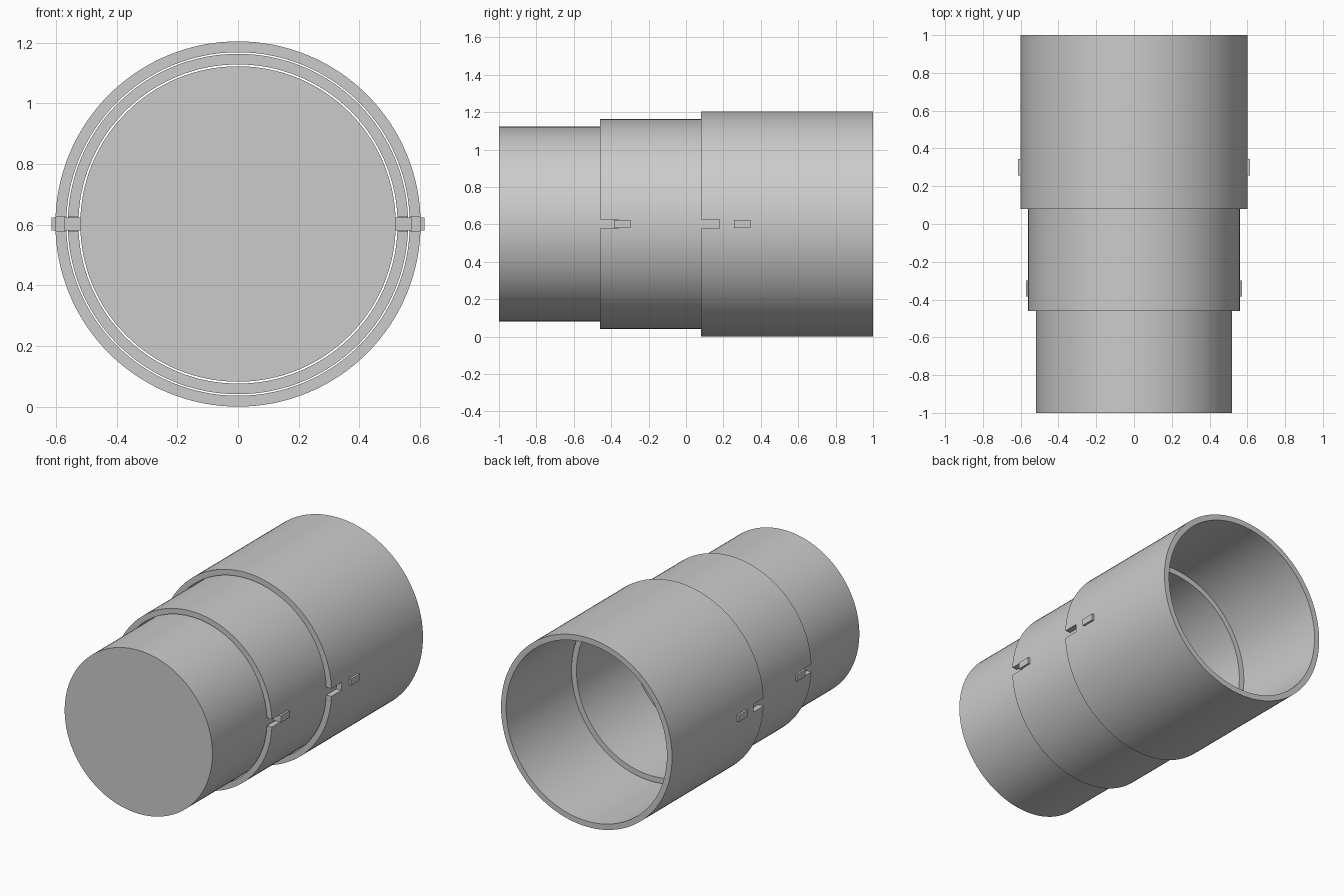
import bpy, bmesh, math

if "Cube" in bpy.data.objects:
    bpy.data.objects.remove(bpy.data.objects["Cube"])

CZ = 0.602      # height of the common axis
SEG = 128


def lathe(name, profile):
    """Revolve a closed (radius, y) profile around the lengthwise axis."""
    bm = bmesh.new()
    rings = []
    for r, y in profile:
        if r == 0:
            rings.append([bm.verts.new((0, y, CZ))] * SEG)
        else:
            rings.append([bm.verts.new((r * math.cos(2 * math.pi * i / SEG), y,
                                        CZ + r * math.sin(2 * math.pi * i / SEG)))
                          for i in range(SEG)])
    closed = profile[0][0] != 0
    for k in range(len(rings) if closed else len(rings) - 1):
        a, b = rings[k], rings[(k + 1) % len(rings)]
        for i in range(SEG):
            j = (i + 1) % SEG
            bm.faces.new(list(dict.fromkeys((a[i], a[j], b[j], b[i]))))
    bmesh.ops.recalc_face_normals(bm, faces=bm.faces)
    me = bpy.data.meshes.new(name)
    bm.to_mesh(me)
    bm.free()
    ob = bpy.data.objects.new(name, me)
    bpy.context.collection.objects.link(ob)
    return ob


def box(name, x0, x1, y0, y1, height):
    bpy.ops.mesh.primitive_cube_add(size=1, location=((x0 + x1) / 2, (y0 + y1) / 2, CZ))
    ob = bpy.context.object
    ob.name = name
    ob.scale = (abs(x1 - x0), y1 - y0, height)
    bpy.ops.object.transform_apply(location=True, rotation=False, scale=True)
    return ob


def activate(ob):
    bpy.ops.object.select_all(action='DESELECT')
    ob.select_set(True)
    bpy.context.view_layer.objects.active = ob


def tube(name, r_in, r_out, y0, y1):
    return lathe(name, [(r_in, y0), (r_out, y0), (r_out, y1), (r_in, y1)])


def cut_notches(ob, y_front):
    # one bar across the tube cuts both side notches in the front rim
    bar = box("notch_cutter", -0.8, 0.8, y_front - 0.1, y_front + 0.10, 0.05)
    bar.hide_render = True
    activate(ob)
    m = ob.modifiers.new("notches", 'BOOLEAN')
    m.operation = 'DIFFERENCE'
    m.solver = 'EXACT'
    m.object = bar
    bpy.ops.object.modifier_apply(modifier=m.name)
    bpy.data.objects.remove(bar)


# Nested sleeves, with narrow clearances between them
outer = tube("outer_sleeve", 0.566, 0.602, 0.08, 1.0)
middle = tube("middle_sleeve", 0.526, 0.561, -0.46, 0.35)
# Inner sleeve is a cup with a closed front end
inner = lathe("inner_cup", [(0, -1.0), (0.52, -1.0), (0.52, -0.19),
                            (0.485, -0.19), (0.485, -0.965), (0, -0.965)])

cut_notches(outer, 0.08)
cut_notches(middle, -0.46)

# Locking pins on both sides, reaching out through the surrounding sleeve
for side, s in (("right", 1), ("left", -1)):
    box("inner_pin_" + side, s * 0.515, s * 0.573, -0.385, -0.298, 0.042)
    box("middle_pin_" + side, s * 0.556, s * 0.615, 0.257, 0.345, 0.042)

for ob in (outer, middle, inner):
    activate(ob)
    bpy.ops.object.shade_smooth_by_angle(angle=math.radians(30))
